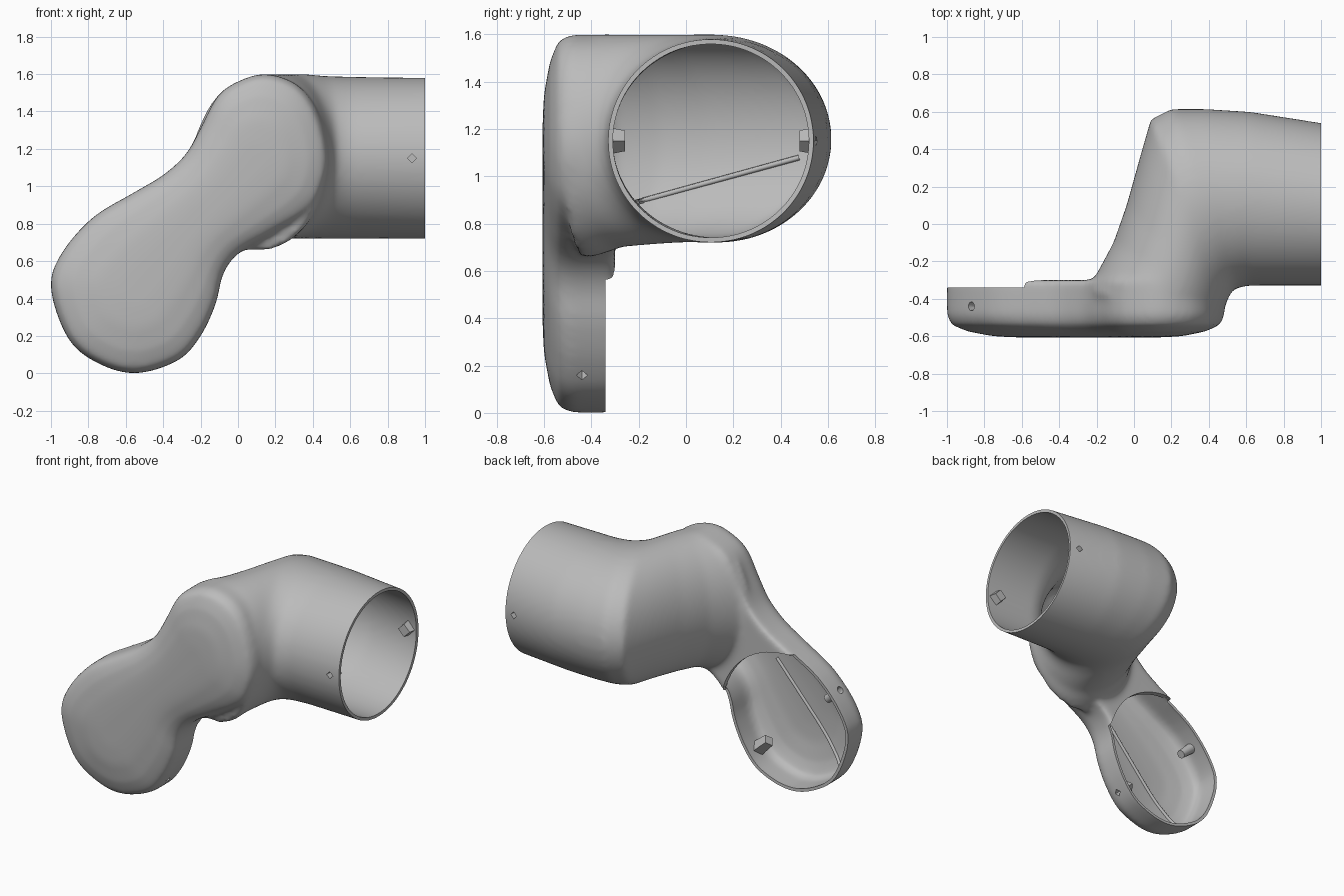
import bpy, bmesh, math
from mathutils import Vector
from mathutils.bvhtree import BVHTree

if "Cube" in bpy.data.objects:
    bpy.data.objects.remove(bpy.data.objects["Cube"])

grey = bpy.data.materials.new("plain grey")
grey.use_nodes = True
grey.diffuse_color = (0.5, 0.5, 0.5, 1)
grey.node_tree.nodes["Principled BSDF"].inputs["Base Color"].default_value = (0.5, 0.5, 0.5, 1)

DISC = Vector((-0.55, 0, 0.45))
LOBE = Vector((0.07, 0, 1.15))
BACK = -0.34


def make(name, bm):
    bmesh.ops.recalc_face_normals(bm, faces=bm.faces)
    mesh = bpy.data.meshes.new(name)
    bm.to_mesh(mesh)
    bm.free()
    mesh.materials.append(grey)
    ob = bpy.data.objects.new(name, mesh)
    bpy.context.collection.objects.link(ob)
    return ob


def loft(bm, rings):
    """Skin closed rings of points and cap both ends."""
    rows = [[bm.verts.new(p) for p in ring] for ring in rings]
    n = len(rows[0])
    for a, b in zip(rows, rows[1:]):
        for i in range(n):
            j = (i + 1) % n
            bm.faces.new((a[i], a[j], b[j], b[i]))
    bm.faces.new(rows[0])
    bm.faces.new(rows[-1])


def modify(ob, kind, **settings):
    mod = ob.modifiers.new(kind.title(), kind)
    for key, value in settings.items():
        setattr(mod, key, value)
    bpy.context.view_layer.objects.active = ob
    bpy.ops.object.modifier_apply(modifier=mod.name)


def rod(name, start, end, radius, sides, tip=None):
    """Straight rod between two points."""
    bm = bmesh.new()
    axis = end - start
    bmesh.ops.create_cone(bm, cap_ends=True, segments=sides, radius1=radius,
                          radius2=tip or radius, depth=axis.length)
    bm.transform(axis.to_track_quat('Z', 'Y').to_matrix().to_4x4())
    bmesh.ops.translate(bm, verts=bm.verts, vec=(start + end) / 2)
    return make(name, bm)


def smooth(ob, degrees):
    bpy.ops.object.select_all(action='DESELECT')
    ob.select_set(True)
    bpy.context.view_layer.objects.active = ob
    bpy.ops.object.shade_smooth_by_angle(angle=math.radians(degrees))


def curve_points(points, steps=4):
    """Closed smooth curve through the points."""
    out, n = [], len(points)
    for i in range(n):
        a, b, c, d = (Vector(points[(i + k) % n]) for k in (-1, 0, 1, 2))
        for s in range(steps):
            t = s / steps
            out.append(0.5 * (2 * b + (c - a) * t + (2 * a - 5 * b + 4 * c - d) * t * t
                              + (3 * b - a - 3 * c + d) * t ** 3))
    return out


# Paddle: two-lobed outline with a gently domed front
outline = curve_points([
    (-.55, 0), (-.76, .06), (-.91, .19), (-1, .45), (-.95, .63), (-.78, .83), (-.55, .97),
    (-.4, 1.06), (-.28, 1.17), (-.2, 1.31), (-.11, 1.48), (.0, 1.56), (.15, 1.6), (.32, 1.54),
    (.43, 1.39), (.485, 1.15), (.44, .95), (.34, .84), (.17, .74), (0, .64), (-.08, .53),
    (-.12, .37), (-.2, .2), (-.32, .07)])
span = LOBE - DISC


def paddle_ring(y, inset):
    ring = []
    for p in outline:
        q = Vector((p.x, 0, p.y))
        t = max(0, min(1, (q - DISC).dot(span) / span.length_squared))
        r = q.lerp(DISC + span * t, inset)
        ring.append((r.x, y, r.z))
    return ring


bm = bmesh.new()
loft(bm, [paddle_ring(y, inset) for y, inset in
          ((-.30, 0), (-.49, 0), (-.54, .06), (-.575, .25), (-.60, .55), (-.606, .8))])

# Elbow and sleeve: ellipses pivoting round the inner corner
sections = [
    (1.15, -.33, 1.15, .515, .72, 1.58), (1, -.33, 1, .54, .72, 1.58),
    (.6, -.33, .62, .60, .72, 1.585), (.53, -.35, .38, .615, .72, 1.59),
    (.51, -.38, .2, .615, .72, 1.6), (.5, -.41, .09, .56, .72, 1.6),
    (.49, -.43, .03, .35, .72, 1.6), (.485, -.45, -.04, .1, .71, 1.6),
    (.48, -.47, -.11, -.1, .70, 1.6), (.47, -.5, -.18, -.23, .67, 1.6),
    (.45, -.52, -.25, -.36, .65, 1.58)]
rings = []
for ix, iy, ox, oy, low, high in sections:
    mid = Vector((ix + ox, iy + oy, low + high)) / 2
    side = Vector((ox - ix, oy - iy, 0)) / 2
    up = Vector((0, 0, (high - low) / 2))
    angles = [math.tau * i / 64 for i in range(64)]
    rings.append([mid + side * math.cos(a) + up * math.sin(a) for a in angles])
loft(bm, rings)
shell = make("arm_shell", bm)

# Blend both volumes into one body
modify(shell, 'REMESH', mode='VOXEL', voxel_size=0.018)
modify(shell, 'SMOOTH', factor=0.5, iterations=14)

# Level the back of the disc
cutter = rod("disc_cutter", DISC + Vector((0, BACK, 0)), DISC, 0.5, 64)
cutter.hide_render = True
modify(shell, 'BOOLEAN', operation='DIFFERENCE', object=cutter, solver='EXACT')
bpy.data.objects.remove(cutter)

# Open the sleeve end and the disc back
bm = bmesh.new()
bm.from_mesh(shell.data)
bmesh.ops.bisect_plane(bm, geom=bm.verts[:] + bm.edges[:] + bm.faces[:],
                       plane_co=(1, 0, 0), plane_no=(1, 0, 0), clear_outer=True)
bm.normal_update()
lid = [f for f in bm.faces if f.normal.y > 0.95 and abs(f.calc_center_median().y - BACK) < .002
       and (f.calc_center_median() - DISC - Vector((0, BACK, 0))).length < .5]
bmesh.ops.delete(bm, geom=lid, context='FACES')
bm.to_mesh(shell.data)
bm.free()
modify(shell, 'SOLIDIFY', thickness=0.02, offset=-1)

bm = bmesh.new()
bm.from_mesh(shell.data)
tree = BVHTree.FromBMesh(bm)
bm.free()


# Thin raised ribs laid on the inner walls
def rib(name, start, end, direction):
    curve = bpy.data.curves.new(name, 'CURVE')
    curve.dimensions = '3D'
    curve.bevel_depth = 0.012
    curve.bevel_resolution = 1
    hits = [tree.ray_cast(start.lerp(end, i / 24), direction)[0] for i in range(25)]
    hits = [h for h in hits if h]
    line = curve.splines.new('POLY')
    line.points.add(len(hits) - 1)
    for point, hit in zip(line.points, hits):
        point.co = (*hit, 1)
    curve.materials.append(grey)
    bpy.context.collection.objects.link(bpy.data.objects.new(name, curve))


along = span.normalized()
depth = Vector((0, -.45, 0))
rib("disc_rib", DISC + depth - along * .38, DISC + depth + along * .4, Vector((0, -1, 0)))
rib("elbow_rib", Vector((.6, -.21, .89)), Vector((.6, .48, 1.08)), Vector((-1, 0, 0)))

# Screw bosses on the inner walls, each with a hole through the shell
across = Vector((-.74, 0, .67)).normalized()
sleeve = Vector((.93, .1, 1.15))
hub = DISC + Vector((0, -.44, 0))
for name, origin, way, length, radius, sides in (
        ("sleeve_front_boss", sleeve, Vector((0, -1, 0)), .05, .055, 4),
        ("sleeve_back_boss", sleeve, Vector((0, 1, 0)), .05, .055, 4),
        ("disc_upper_boss", hub, across, .11, .035, 16),
        ("disc_lower_boss", hub, -across, .11, .05, 4)):
    wall = tree.ray_cast(origin, way)[0]
    boss = rod(name, wall + way * .008, wall - way * length, radius, sides, radius * .8)
    hole = rod("hole_cutter", wall + way * .06, wall - way * .03, .024, 4 if sides == 4 else 12)
    hole.hide_render = True
    for part in (shell, boss):
        modify(part, 'BOOLEAN', operation='DIFFERENCE', object=hole, solver='EXACT')
    bpy.data.objects.remove(hole)
    smooth(boss, 30)
smooth(shell, 40)
